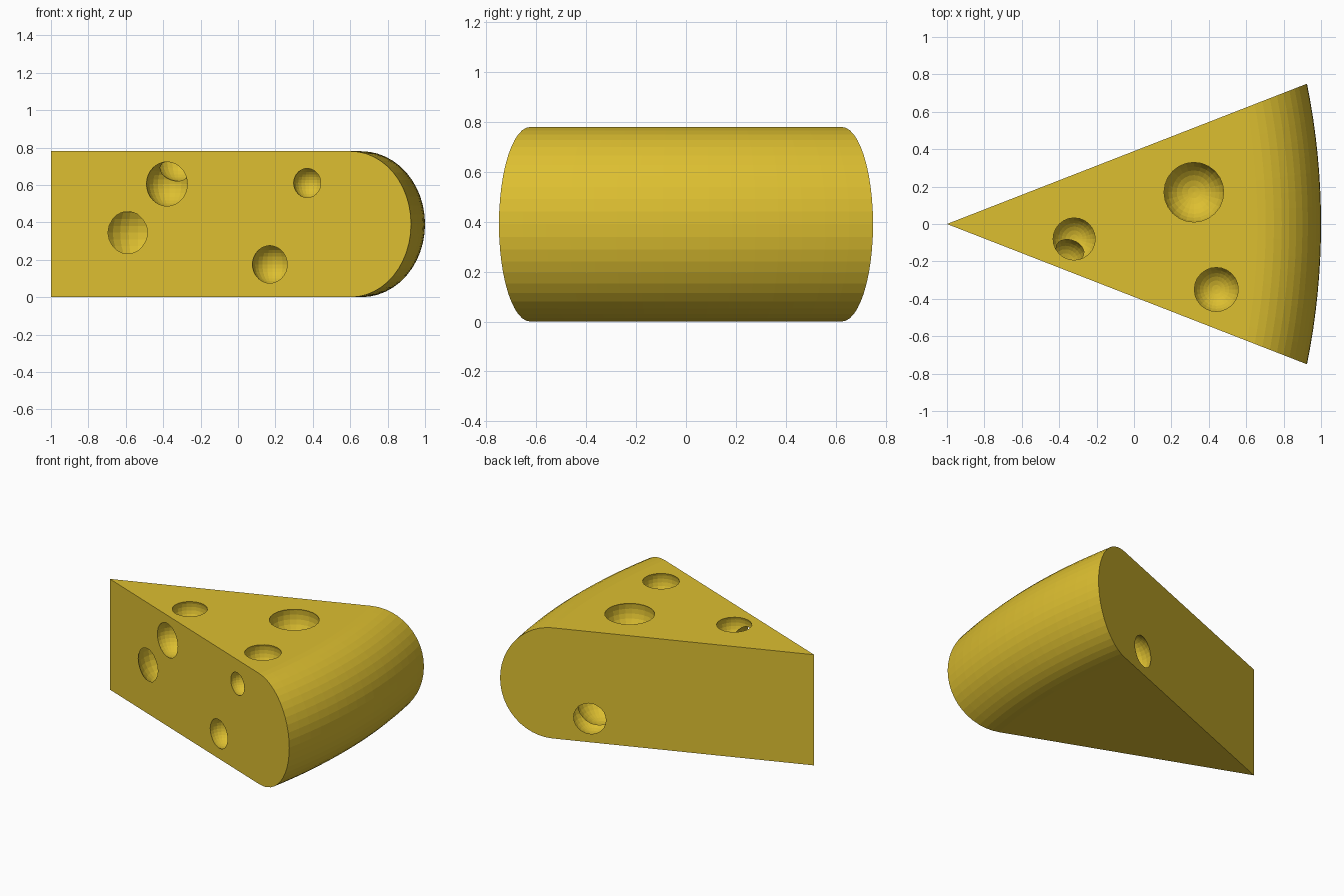
import bpy, bmesh, math
from mathutils import Vector

cube = bpy.data.objects.get("Cube")
if cube:
    bpy.data.objects.remove(cube, do_unlink=True)

# One colour for the whole wedge
gold = bpy.data.materials.new("cheese yellow")
gold.use_nodes = True
colour = (0.72, 0.52, 0.03, 1)
gold.diffuse_color = colour
bsdf = next(n for n in gold.node_tree.nodes if n.type == 'BSDF_PRINCIPLED')
bsdf.inputs["Base Color"].default_value = colour
bsdf.inputs["Roughness"].default_value = 0.7

HEIGHT = 0.78
HALF_ANGLE = math.atan2(0.75, 1.925)
ARC_RADIUS = 3.79                 # gentle curve of the rind seen from above
SHIFT = ARC_RADIUS - 2.0          # arc centre behind the tip
ROUND_DEPTH = 0.34                # how far the rounded rind reaches inwards
ROWS, COLUMNS = 24, 16


def rind_point(angle, roll):
    """Point on the rounded rind along a ray from the tip."""
    radius = ARC_RADIUS - ROUND_DEPTH * (1 - math.sin(roll))
    dist = -SHIFT * math.cos(angle) + math.sqrt(radius ** 2 - (SHIFT * math.sin(angle)) ** 2)
    z = HEIGHT / 2 * (1 - math.cos(roll))
    return Vector((-1 + dist * math.cos(angle), dist * math.sin(angle), z))


# Wedge body: rind grid closed by two sides, top and bottom
bm = bmesh.new()
grid = []
for c in range(COLUMNS + 1):
    angle = HALF_ANGLE * (2 * c / COLUMNS - 1)
    grid.append([bm.verts.new(rind_point(angle, math.pi * r / ROWS)) for r in range(ROWS + 1)])
tip_low = bm.verts.new((-1, 0, 0))
tip_high = bm.verts.new((-1, 0, HEIGHT))
for a, b in zip(grid, grid[1:]):
    for r in range(ROWS):
        bm.faces.new((a[r], b[r], b[r + 1], a[r + 1]))
bm.faces.new([tip_low] + [col[0] for col in grid])
bm.faces.new([tip_high] + [col[-1] for col in grid])
for side in (grid[0], grid[-1]):
    bm.faces.new([tip_low] + side + [tip_high])
bmesh.ops.recalc_face_normals(bm, faces=bm.faces)
mesh = bpy.data.meshes.new("cheese_wedge")
bm.to_mesh(mesh)
bm.free()
mesh.materials.append(gold)
wedge = bpy.data.objects.new("cheese_wedge", mesh)
bpy.context.collection.objects.link(wedge)


def carve(centre, radius):
    """Cut a round bubble out of the wedge."""
    bm = bmesh.new()
    bmesh.ops.create_uvsphere(bm, u_segments=24, v_segments=16, radius=radius)
    bmesh.ops.translate(bm, verts=bm.verts, vec=centre)
    cutter_mesh = bpy.data.meshes.new("bubble_cutter")
    bm.to_mesh(cutter_mesh)
    bm.free()
    cutter_mesh.materials.append(gold)
    cutter = bpy.data.objects.new("bubble_cutter", cutter_mesh)
    cutter.hide_render = True
    bpy.context.collection.objects.link(cutter)
    mod = wedge.modifiers.new("bubble", 'BOOLEAN')
    mod.operation = 'DIFFERENCE'
    mod.solver = 'EXACT'
    mod.object = cutter
    bpy.context.view_layer.objects.active = wedge
    bpy.ops.object.modifier_apply(modifier=mod.name)
    bpy.data.objects.remove(cutter, do_unlink=True)


def side_bubble(x, z, opening, depth, side):
    """Bubble opening on a slanted side: -1 is front, 1 is back."""
    foot = Vector((x, side * (x + 1) * math.tan(HALF_ANGLE), z))
    inward = Vector((math.sin(HALF_ANGLE), -side * math.cos(HALF_ANGLE), 0))
    carve(foot + inward * depth, math.hypot(opening, depth))


# Bubbles in the top
for x, y, opening in ((0.32, 0.17, 0.16), (-0.32, -0.08, 0.113), (0.44, -0.35, 0.118)):
    depth = 0.04
    carve(Vector((x, y, HEIGHT - depth)), math.hypot(opening, depth))

# Bubbles in the front side
side_bubble(-0.38, 0.605, 0.118, 0.04, -1)
side_bubble(0.37, 0.61, 0.078, 0.03, -1)
side_bubble(0.17, 0.175, 0.1, 0.04, -1)

# Bubble open on both sides near the tip
side_bubble(-0.59, 0.345, 0.114, 0.149, -1)

# Double bubble in the back side
side_bubble(0.375, 0.167, 0.108, 0.1, 1)
carve(Vector((0.47, 0.27, 0.17)), 0.165)
